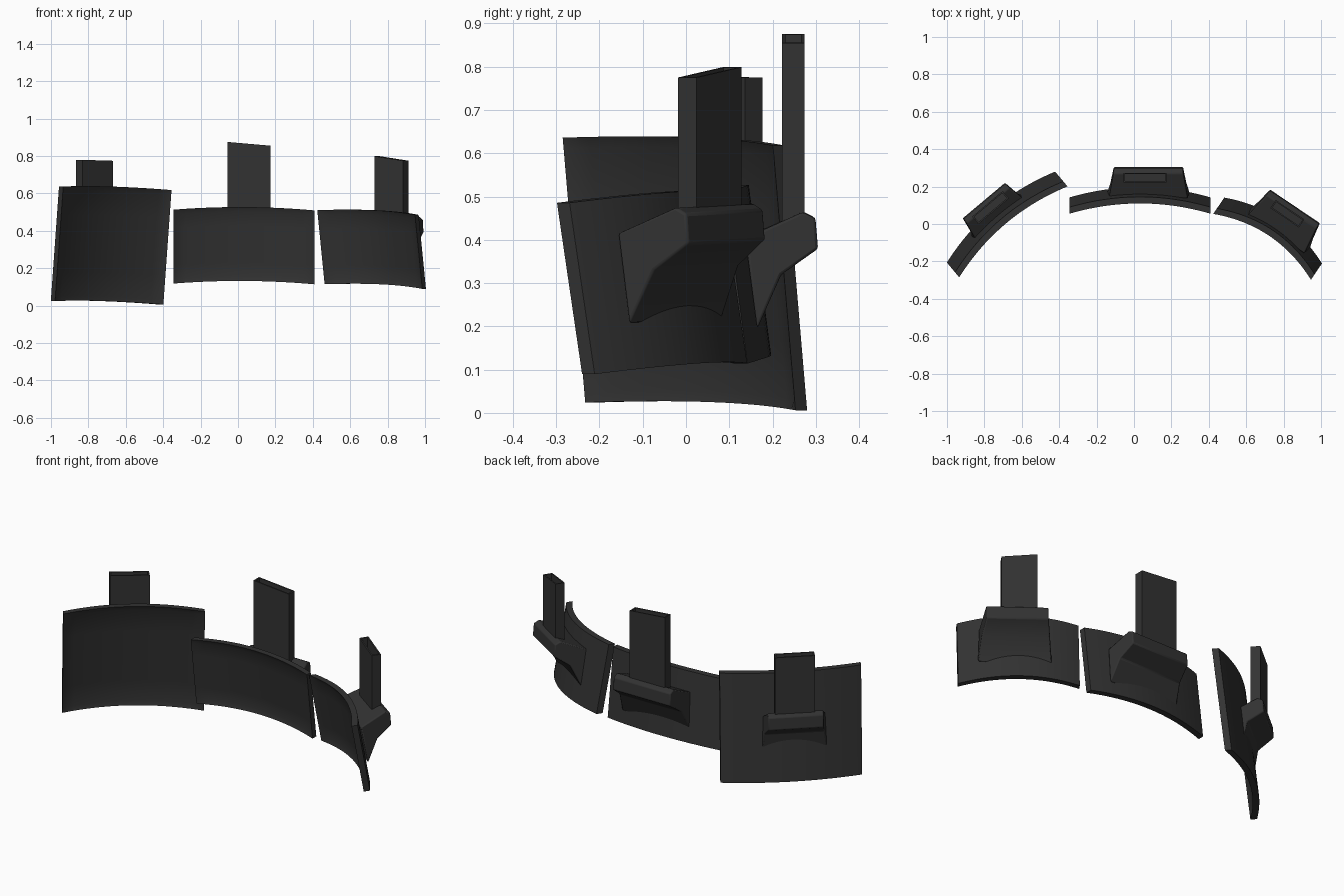
import bpy
import bmesh
import math

cube = bpy.data.objects.get("Cube")
if cube:
    bpy.data.objects.remove(cube)

charcoal = bpy.data.materials.new("charcoal")
charcoal.use_nodes = True
COLOR = (0.032, 0.032, 0.032, 1)
charcoal.diffuse_color = COLOR
bsdf = charcoal.node_tree.nodes["Principled BSDF"]
bsdf.inputs["Base Color"].default_value = COLOR
bsdf.inputs["Roughness"].default_value = 0.7

THICK = 0.035


def finish(name, bm, center, angle, bevel=0.0):
    """Turn a local (along, outward, up) mesh into a placed object."""
    bmesh.ops.recalc_face_normals(bm, faces=bm.faces)
    mesh = bpy.data.meshes.new(name)
    bm.to_mesh(mesh)
    bm.free()
    obj = bpy.data.objects.new(name, mesh)
    bpy.context.collection.objects.link(obj)
    obj.location = (center[0], center[1], 0)
    obj.rotation_euler.z = math.radians(angle)
    mesh.materials.append(charcoal)
    if bevel:
        mod = obj.modifiers.new("soft_edges", "BEVEL")
        mod.width = bevel
        mod.segments = 2
    bpy.ops.object.select_all(action="DESELECT")
    obj.select_set(True)
    bpy.context.view_layer.objects.active = obj
    bpy.ops.object.shade_smooth_by_angle(angle=math.radians(30))
    return obj


def curved_panel(name, p):
    """Arched leaning plate with a raised rim on its hollow side."""
    bm = bmesh.new()
    w, z0, z1 = p["width"], p["bottom"], p["top"]
    rim_u, rim_v = 0.05 / w, 0.025 / (z1 - z0)
    us = [-1] + [(-1 + rim_u) + (2 - 2 * rim_u) * i / 18 for i in range(19)] + [1]
    vs = [0, rim_v] + [i / 4 for i in range(1, 4)] + [1 - rim_v, 1]
    front, back = [], []
    for j, v in enumerate(vs):
        for i, u in enumerate(us):
            arch = 1 - u * u
            z = z0 + (z1 - z0) * v + p["lift"] * arch + p["roll"] * u / 2
            n = p["sag"] * arch + p["lean"] * (1 - v)
            border = i in (0, len(us) - 1) or j in (0, len(vs) - 1)
            front.append(bm.verts.new((u * w / 2, n + (0 if border else 0.01), z)))
            back.append(bm.verts.new((u * w / 2, n + THICK, z)))
    cols, rows = len(us), len(vs)
    for side in (front, back):
        for j in range(rows - 1):
            for i in range(cols - 1):
                a = j * cols + i
                bm.faces.new([side[k] for k in (a, a + 1, a + cols + 1, a + cols)])
    # Close the outer edge
    loop = list(range(cols))
    loop += [j * cols + cols - 1 for j in range(1, rows)]
    loop += [(rows - 1) * cols + i for i in range(cols - 2, -1, -1)]
    loop += [j * cols for j in range(rows - 2, 0, -1)]
    for a, b in zip(loop, loop[1:] + loop[:1]):
        bm.faces.new((front[a], front[b], back[b], back[a]))
    finish(name, bm, p["center"], p["angle"])


def bracket(name, p):
    """Wedge-shaped holder, wider where it meets the plate."""
    out, zt = p["reach"], p["bracket_top"]

    def skin(z):
        lean = p["lean"] * (p["top"] - z) / (p["top"] - p["bottom"])
        return p["sag"] + lean + THICK - 0.022

    profile = [(skin(zt - 0.06), zt - 0.06, 1.14), (out - 0.035, zt, 1.0),
               (out - 0.006, zt - 0.015, 1.0), (out, zt - 0.085, 1.0),
               (out - 0.085, zt - 0.145, 1.1), (skin(zt - 0.27), zt - 0.27, 1.2)]
    bm = bmesh.new()
    ends = []
    for s in (-1, 1):
        ends.append([bm.verts.new((p["bracket_u"] + s * k * p["bracket_width"] / 2, n,
                                   z + p["roll"] * s * 0.2)) for n, z, k in profile])
    left, right = ends
    bm.faces.new(left)
    bm.faces.new(right)
    for i in range(len(profile)):
        k = (i + 1) % len(profile)
        bm.faces.new((left[i], left[k], right[k], right[i]))
    finish(name, bm, p["center"], p["angle"], 0.006)


def strap(name, p):
    """Upright flat tube with a slanted open end."""
    bm = bmesh.new()
    bmesh.ops.create_cube(bm, size=1)
    base, tip = p["bracket_top"] - 0.1, p["strap_top"]
    for v in bm.verts:
        s = v.co.x * 2
        z = tip + s * p["strap_slant"] / 2 if v.co.z > 0 else base
        v.co = (v.co.x * p["strap_width"], p["strap_n"] + v.co.y * 0.052, z)
    bm.normal_update()
    cap = max(bm.faces, key=lambda f: f.calc_center_median().z)
    bmesh.ops.inset_region(bm, faces=[cap], thickness=0.011)
    hole = bmesh.ops.extrude_face_region(bm, geom=[cap])
    moved = [g for g in hole["geom"] if isinstance(g, bmesh.types.BMVert)]
    bmesh.ops.translate(bm, verts=moved, vec=(0, 0, -0.12))
    if cap.is_valid:
        bmesh.ops.delete(bm, geom=[cap], context="FACES_ONLY")
    obj = finish(name, bm, p["center"], p["angle"])
    obj.location.x += p["strap_u"] * math.cos(obj.rotation_euler.z)
    obj.location.y += p["strap_u"] * math.sin(obj.rotation_euler.z)


segments = {
    "right": dict(center=(-0.645, -0.042), angle=40, width=0.756, bottom=0.015, top=0.627,
                  sag=0.06, lean=0.068, lift=0.01, roll=-0.018, reach=0.23,
                  bracket_top=0.45, bracket_u=-0.013, bracket_width=0.295,
                  strap_n=0.178, strap_u=-0.01, strap_width=0.213,
                  strap_top=0.777, strap_slant=-0.005),
    "middle": dict(center=(0.032, 0.055), angle=0, width=0.755, bottom=0.116, top=0.511,
                   sag=0.055, lean=0.052, lift=0.016, roll=-0.004, reach=0.25,
                   bracket_top=0.465, bracket_u=0.045, bracket_width=0.37,
                   strap_n=0.193, strap_u=0.028, strap_width=0.23,
                   strap_top=0.865, strap_slant=-0.02),
    "left": dict(center=(0.685, -0.122), angle=-34, width=0.63, bottom=0.102, top=0.498,
                 sag=0.07, lean=0.07, lift=0.012, roll=-0.025, reach=0.278,
                 bracket_top=0.48, bracket_u=0.025, bracket_width=0.32,
                 strap_n=0.222, strap_u=0.013, strap_width=0.185,
                 strap_top=0.787, strap_slant=-0.024),
}

for side, params in segments.items():
    curved_panel(side + "_curved_panel", params)
    bracket(side + "_bracket", params)
    strap(side + "_strap", params)
